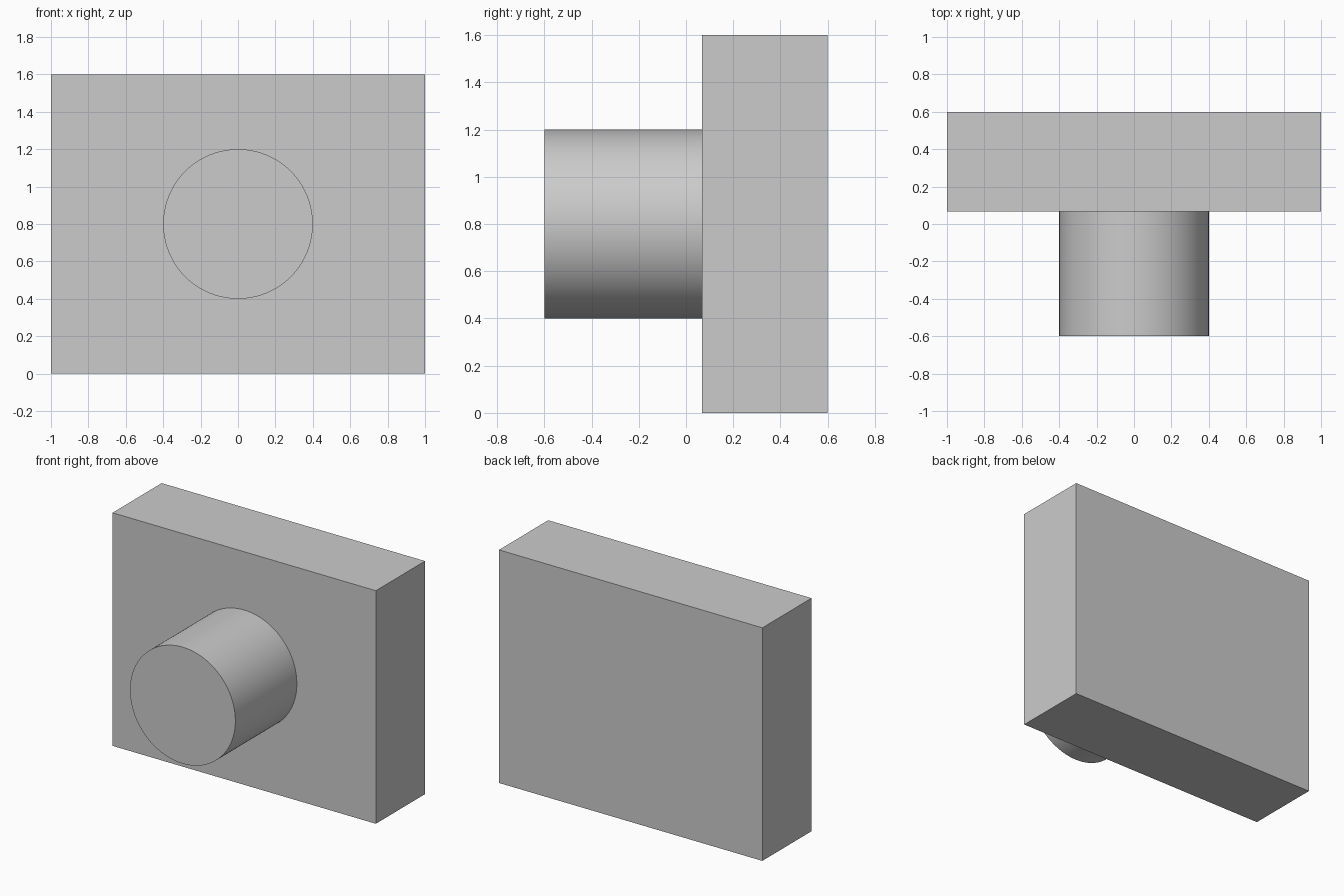
import bpy
import math

if "Cube" in bpy.data.objects:
    bpy.data.objects.remove(bpy.data.objects["Cube"])

FRONT, PLATE_FRONT, BACK = -0.6, 0.067, 0.6
HEIGHT, RADIUS, EMBED = 1.6, 0.4, 0.02

# Rectangular plate
depth = BACK - PLATE_FRONT
bpy.ops.mesh.primitive_cube_add(size=1, location=(0, (PLATE_FRONT + BACK) / 2, HEIGHT / 2))
plate = bpy.context.object
plate.name = "back_plate"
plate.scale = (2, depth, HEIGHT)
bpy.ops.object.transform_apply(location=False, rotation=False, scale=True)

# Round boss on the front face, seated slightly into the plate
length = PLATE_FRONT + EMBED - FRONT
bpy.ops.mesh.primitive_cylinder_add(
    vertices=128, radius=RADIUS, depth=length,
    location=(0, FRONT + length / 2, HEIGHT / 2), rotation=(math.pi / 2, 0, 0))
boss = bpy.context.object
boss.name = "round_boss"
bpy.ops.object.shade_smooth_by_angle(angle=math.radians(30))
